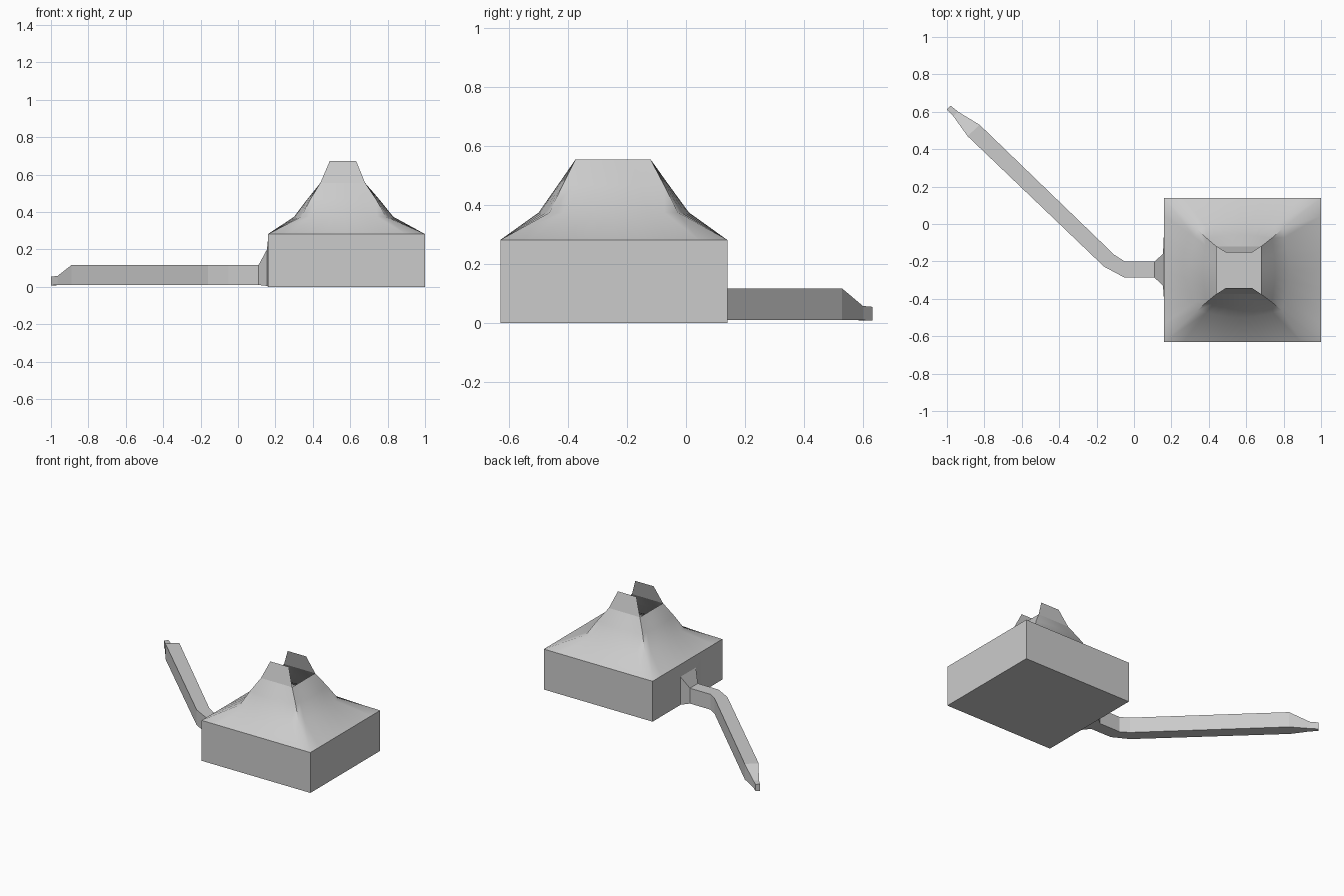
import bpy
import math

if "Cube" in bpy.data.objects:
    bpy.data.objects.remove(bpy.data.objects["Cube"])


def make(name, verts, faces, smooth=None):
    mesh = bpy.data.meshes.new(name)
    mesh.from_pydata(verts, [], faces)
    obj = bpy.data.objects.new(name, mesh)
    bpy.context.collection.objects.link(obj)
    if smooth:
        bpy.ops.object.select_all(action='DESELECT')
        bpy.context.view_layer.objects.active = obj
        obj.select_set(True)
        bpy.ops.object.shade_smooth_by_angle(angle=math.radians(smooth))
    return obj


def loft(rings, cap_start=False, cap_end=False):
    n = len(rings[0])
    verts = [p for r in rings for p in r]
    faces = [(k * n + i, k * n + (i + 1) % n, (k + 1) * n + (i + 1) % n, (k + 1) * n + i)
             for k in range(len(rings) - 1) for i in range(n)]
    if cap_start:
        faces.append(tuple(reversed(range(n))))
    if cap_end:
        faces.append(tuple(range(len(verts) - n, len(verts))))
    return verts, faces


def ring(x0, x1, y0, y1, z, rounding=0.0, seg=8):
    """Counter-clockwise rectangle outline, blended towards an ellipse."""
    pts = []
    for side in range(4):
        for i in range(seg):
            t = -1 + 2 * i / seg
            u, v = [(t, -1), (1, t), (-t, 1), (-1, -t)][side]
            f = 1 - rounding + rounding / math.hypot(u, v)
            pts.append(((x0 + x1) / 2 + u * f * (x1 - x0) / 2,
                        (y0 + y1) / 2 + v * f * (y1 - y0) / 2, z))
    return pts


# Base block, open at the top where the hood continues it
X0, X1, Y0, Y1 = 0.16, 1.0, -0.63, 0.14
make("base_block", *loft([ring(X0, X1, Y0, Y1, 0, seg=1),
                          ring(X0, X1, Y0, Y1, 0.282, seg=1)], cap_start=True))

# Sloping hood with an open square mouth
make("hood", *loft([ring(X0, X1, Y0, Y1, 0.282),
                    ring(0.30, 0.83, -0.50, 0.01, 0.375, 0.5),
                    ring(0.37, 0.755, -0.435, -0.058, 0.468, 0.3),
                    ring(0.44, 0.68, -0.375, -0.12, 0.555)]), smooth=35)

# Two tabs leaning inwards at the mouth
for name, y, s in (("front_tab", -0.375, 1), ("back_tab", -0.12, -1)):
    tab = [(0.44, y, 0.555), (0.68, y, 0.555),
           (0.632, y + s * 0.032, 0.672), (0.49, y + s * 0.032, 0.672)]
    make(name, tab, [(0, 1, 2, 3) if s > 0 else (3, 2, 1, 0)])

# Bent duct: right edge xy, left edge xy, bottom z, top z
sections = [
    ((0.162, -0.01), (0.162, -0.43), 0.0, 0.275),
    ((0.155, -0.16), (0.155, -0.33), 0.005, 0.20),
    ((0.11, -0.20), (0.11, -0.287), 0.01, 0.117),
    ((-0.05, -0.20), (-0.05, -0.287), 0.01, 0.117),
    ((-0.105, -0.165), (-0.16, -0.228), 0.01, 0.117),
    ((-0.825, 0.53), (-0.89, 0.47), 0.01, 0.117),
    ((-0.94, 0.60), (-0.965, 0.575), 0.01, 0.058),
    ((-0.98, 0.632), (-1.0, 0.612), 0.008, 0.055),
]
make("duct", *loft([[(*a, lo), (*a, hi), (*b, hi), (*b, lo)]
                    for a, b, lo, hi in sections], cap_end=True))
